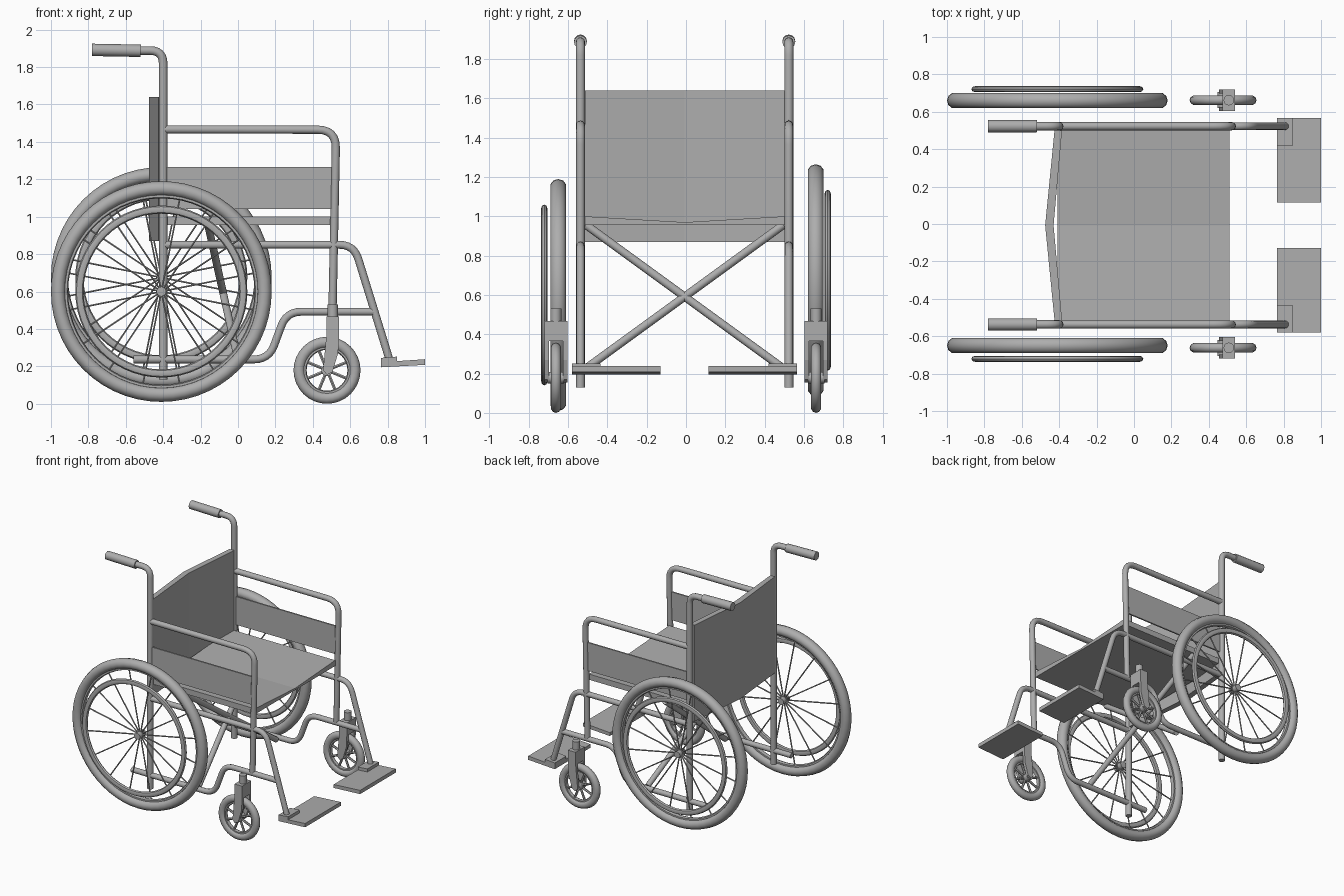
import bpy, bmesh, math
from mathutils import Vector, Matrix

if "Cube" in bpy.data.objects:
    bpy.data.objects.remove(bpy.data.objects["Cube"])

grey = bpy.data.materials.new("grey")
grey.diffuse_color = (0.42, 0.42, 0.42, 1)
grey.use_nodes = True
grey.node_tree.nodes["Principled BSDF"].inputs["Base Color"].default_value = grey.diffuse_color


def finish(ob, name, smooth=True):
    ob.name = name
    ob.data.materials.clear()
    ob.data.materials.append(grey)
    bpy.ops.object.select_all(action='DESELECT')
    ob.select_set(True)
    bpy.context.view_layer.objects.active = ob
    if smooth:
        bpy.ops.object.shade_smooth_by_angle(angle=math.radians(40))
    return ob


def from_bmesh(bm, name, smooth=True):
    bmesh.ops.recalc_face_normals(bm, faces=bm.faces)
    me = bpy.data.meshes.new(name)
    bm.to_mesh(me)
    bm.free()
    ob = bpy.data.objects.new(name, me)
    bpy.context.collection.objects.link(ob)
    return finish(ob, name, smooth)


def tube(name, pts, r, bend=0.07):
    """Round tube along points, with rounded corners."""
    pts = [Vector(p) for p in pts]
    path = [pts[0]]
    for a, b, c in zip(pts, pts[1:], pts[2:]):
        p, q = b + (a - b).normalized() * bend, b + (c - b).normalized() * bend
        for i in range(7):
            t = i / 6
            path.append(p * (1 - t) ** 2 + b * 2 * t * (1 - t) + q * t * t)
    path.append(pts[-1])
    cu = bpy.data.curves.new(name, 'CURVE')
    cu.dimensions = '3D'
    cu.bevel_depth, cu.bevel_resolution, cu.use_fill_caps = r, 4, True
    sp = cu.splines.new('POLY')
    sp.points.add(len(path) - 1)
    for pt, co in zip(sp.points, path):
        pt.co = (*co, 1)
    ob = bpy.data.objects.new(name, cu)
    bpy.context.collection.objects.link(ob)
    bpy.ops.object.select_all(action='DESELECT')
    ob.select_set(True)
    bpy.context.view_layer.objects.active = ob
    bpy.ops.object.convert(target='MESH')
    return finish(bpy.context.view_layer.objects.active, name)


def prism(name, profile, offset):
    """Solid from a flat outline pushed along an offset."""
    bm = bmesh.new()
    f = bm.faces.new([bm.verts.new(p) for p in profile])
    ext = bmesh.ops.extrude_face_region(bm, geom=[f])
    bmesh.ops.translate(bm, vec=offset, verts=[v for v in ext['geom'] if isinstance(v, bmesh.types.BMVert)])
    return from_bmesh(bm, name, False)


def box(name, x0, x1, y0, y1, z0, z1):
    return prism(name, [(x0, y0, z0), (x1, y0, z0), (x1, y1, z0), (x0, y1, z0)], (0, 0, z1 - z0))


def ring(name, x, y, z, major, minor, ns=56, nr=10, wide=1.0):
    """Torus standing in the xz plane."""
    bpy.ops.mesh.primitive_torus_add(major_radius=major, minor_radius=minor, major_segments=ns,
                                     minor_segments=nr)
    ob = bpy.context.active_object
    ob.data.transform(Matrix.Translation((x, y, z)) @ Matrix.Rotation(math.pi / 2, 4, 'X')
                      @ Matrix.Diagonal((1, 1, wide, 1)))
    return finish(ob, name)


def spokes(name, x, y, z, count, length, r, hub_r, hub_w):
    """Hub and radial spokes in one mesh."""
    bm = bmesh.new()
    at = Matrix.Translation((x, y, z))
    for i in range(count):
        m = at @ Matrix.Rotation((i + 0.5) * math.tau / count, 4, 'Y') @ Matrix.Translation((0, 0, length / 2))
        bmesh.ops.create_cone(bm, cap_ends=True, segments=6, radius1=r, radius2=r, depth=length, matrix=m)
    bmesh.ops.create_cone(bm, cap_ends=True, segments=16, radius1=hub_r, radius2=hub_r, depth=hub_w,
                          matrix=at @ Matrix.Rotation(math.pi / 2, 4, 'X'))
    return from_bmesh(bm, name)


# seat and backrest: slabs that sag towards the middle
CY = -0.007
YL, YR = CY - 0.508, CY + 0.508
prism("seat", [(-0.41, YL, 0.955), (-0.41, YR, 0.955), (-0.41, YR, 1.0),
               (-0.41, CY, 0.97), (-0.41, YL, 1.0)], (0.92, 0, 0))
prism("backrest", [(-0.425, YL, 0.87), (-0.475, CY, 0.87), (-0.425, YR, 0.87),
                   (-0.385, YR, 0.87), (-0.43, CY, 0.87), (-0.385, YL, 0.87)], (0, 0, 0.77))

# crossed braces under the seat
for s in (-1, 1):
    tube("cross_brace", [(-0.16, CY + s * 0.50, 0.955), (0.0, CY - s * 0.49, 0.235)], 0.021)

for s in (-1, 1):
    y = CY + s * 0.53
    # frame tubes
    tube("rear_post", [(-0.40, y, 0.13), (-0.40, y, 1.888), (-0.55, y, 1.888)], 0.023)
    tube("hand_grip", [(-0.52, y, 1.887), (-0.78, y, 1.892)], 0.033)
    tube("armrest", [(-0.40, y, 1.467), (0.525, y, 1.465), (0.505, y, 0.49)], 0.022, 0.1)
    tube("seat_rail_and_leg_hanger", [(-0.40, y, 0.85), (0.62, y, 0.85), (0.81, y, 0.235)], 0.021, 0.08)
    tube("lower_rail", [(-0.56, y, 0.237), (0.165, y, 0.237), (0.26, y, 0.492), (0.73, y, 0.492)], 0.021, 0.08)
    box("side_panel", -0.40, 0.505, y - 0.006, y + 0.006, 1.04, 1.265)

    # footrest
    yo, yi = CY + s * 0.573, CY + s * 0.122
    prism("footplate", [(0.765, yo, 0.195), (1.0, yo, 0.208), (1.0, yo, 0.238), (0.765, yo, 0.222)],
          (0, yi - yo, 0))
    prism("footplate_hinge", [(0.765, yo, 0.195), (0.85, yo, 0.20), (0.85, yo, 0.252), (0.765, yo, 0.245)],
          (0, -s * 0.145, 0))

    # large wheel, the one on the far side sits a little higher
    wy, wz = 0.005 + s * 0.655, 0.60 if s < 0 else 0.675
    ring("rear_tyre", -0.41, wy, wz, 0.551, 0.039, wide=1.07)
    ring("wheel_rim", -0.41, wy, wz, 0.51, 0.012, nr=6, wide=1.6)
    ring("push_rim", -0.41, s * 0.721, wz, 0.438, 0.022, nr=8, wide=0.75)
    spokes("rear_wheel_spokes", -0.41, wy, wz, 16, 0.515, 0.005, 0.026, 0.08)

    # caster wheel and fork
    cy = s * 0.662
    ring("caster_tyre", 0.476, cy, 0.179, 0.149, 0.03, 32, 10, 0.9)
    ring("caster_rim", 0.476, cy, 0.179, 0.119, 0.01, 32, 6, 1.6)
    spokes("caster_spokes", 0.476, cy, 0.179, 8, 0.118, 0.009, 0.03, 0.085)
    box("fork_crown", 0.473, 0.54, cy - 0.058, cy + 0.058, 0.365, 0.467)
    tube("caster_stem", [(0.507, cy, 0.45), (0.507, cy, 0.53)], 0.028)
    for t in (-1, 1):
        prism("fork_leg", [(0.473, cy + t * 0.058, 0.37), (0.54, cy + t * 0.058, 0.37),
                           (0.535, cy + t * 0.058, 0.27), (0.505, cy + t * 0.058, 0.17),
                           (0.475, cy + t * 0.058, 0.155), (0.455, cy + t * 0.058, 0.18)],
              (0, -t * 0.022, 0))
